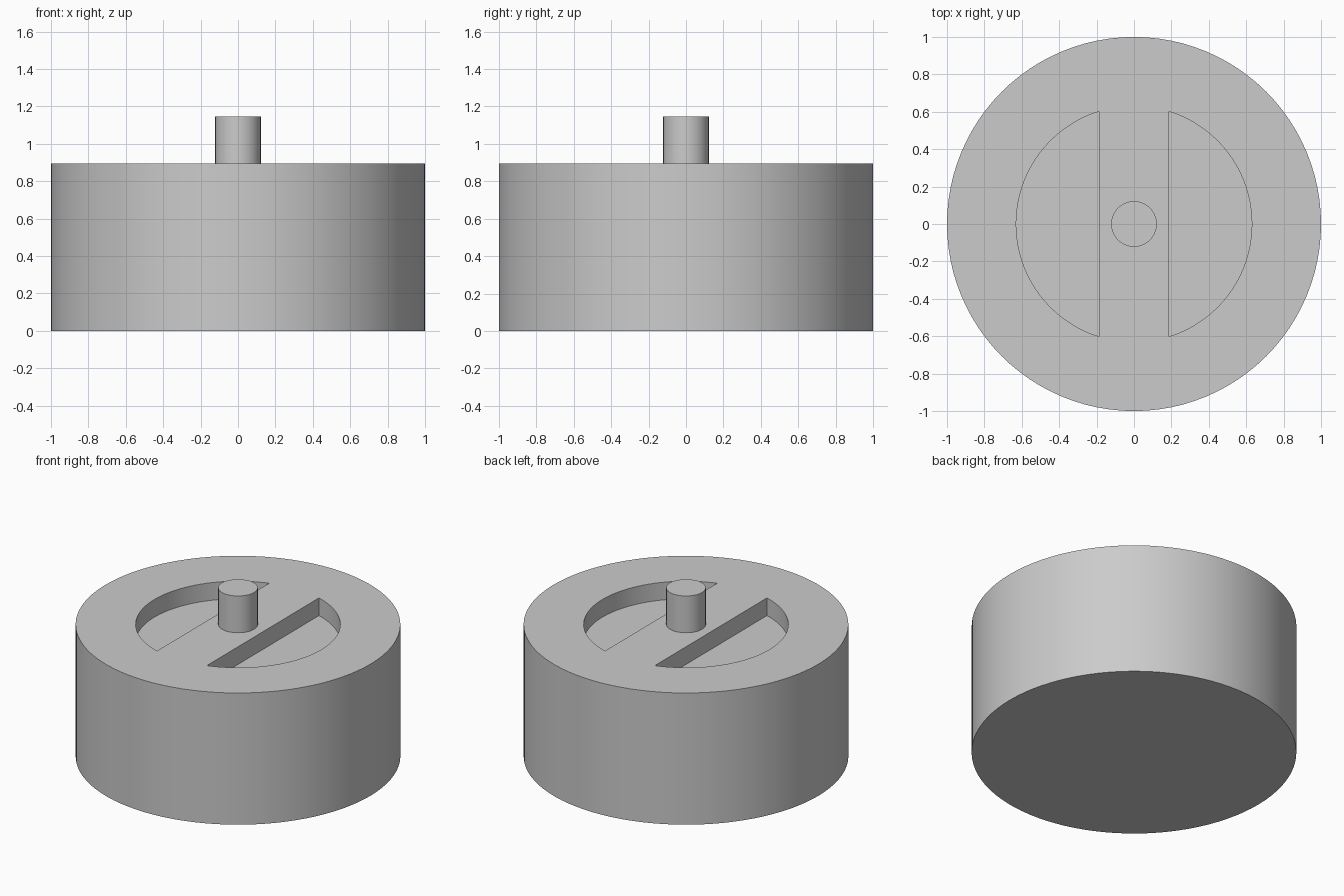
import bpy
import bmesh
import math

cube = bpy.data.objects.get("Cube")
if cube:
    bpy.data.objects.remove(cube, do_unlink=True)

BODY_RADIUS, BODY_TOP = 1.0, 0.895
POCKET_RADIUS, POCKET_DEPTH = 0.63, 0.12
BAR_HALF = 0.187
PIN_RADIUS, PIN_TOP = 0.122, 1.145

grey = bpy.data.materials.new("plain grey")
grey.use_nodes = True
colour = (0.6, 0.6, 0.6, 1)
grey.diffuse_color = colour
grey.node_tree.nodes["Principled BSDF"].inputs["Base Color"].default_value = colour


def prism(name, outline, bottom, top):
    """Extrude a closed xy outline upward into a solid."""
    bm = bmesh.new()
    base = bm.faces.new([bm.verts.new((x, y, bottom)) for x, y in outline])
    side = bmesh.ops.extrude_face_region(bm, geom=[base], use_keep_orig=True)
    moved = [v for v in side["geom"] if isinstance(v, bmesh.types.BMVert)]
    bmesh.ops.translate(bm, verts=moved, vec=(0, 0, top - bottom))
    bmesh.ops.recalc_face_normals(bm, faces=bm.faces)
    mesh = bpy.data.meshes.new(name)
    bm.to_mesh(mesh)
    bm.free()
    mesh.materials.append(grey)
    obj = bpy.data.objects.new(name, mesh)
    bpy.context.collection.objects.link(obj)
    return obj


def arc(radius, start, end, count):
    angles = [start + (end - start) * i / count for i in range(count + 1)]
    return [(radius * math.cos(a), radius * math.sin(a)) for a in angles]


def activate(obj):
    bpy.ops.object.select_all(action="DESELECT")
    obj.select_set(True)
    bpy.context.view_layer.objects.active = obj


# Round body
body = prism("round_body", arc(BODY_RADIUS, 0, math.tau, 96)[:-1], 0, BODY_TOP)

# Two segment-shaped pockets either side of a straight bar
half_angle = math.acos(BAR_HALF / POCKET_RADIUS)
for side, middle in (("left", 0), ("right", math.pi)):
    outline = arc(POCKET_RADIUS, middle - half_angle, middle + half_angle, 48)
    cutter = prism(side + "_pocket_cutter", outline,
                   BODY_TOP - POCKET_DEPTH, BODY_TOP + POCKET_DEPTH)
    cutter.hide_render = True
    cut = body.modifiers.new(side + "_pocket", "BOOLEAN")
    cut.operation = "DIFFERENCE"
    cut.solver = "EXACT"
    cut.object = cutter
    activate(body)
    bpy.ops.object.modifier_apply(modifier=cut.name)
    bpy.data.objects.remove(cutter, do_unlink=True)

# Central pin standing on the bar
pin = prism("centre_pin", arc(PIN_RADIUS, 0, math.tau, 32)[:-1], BODY_TOP, PIN_TOP)

for obj in (body, pin):
    activate(obj)
    bpy.ops.object.shade_smooth_by_angle(angle=math.radians(30))
